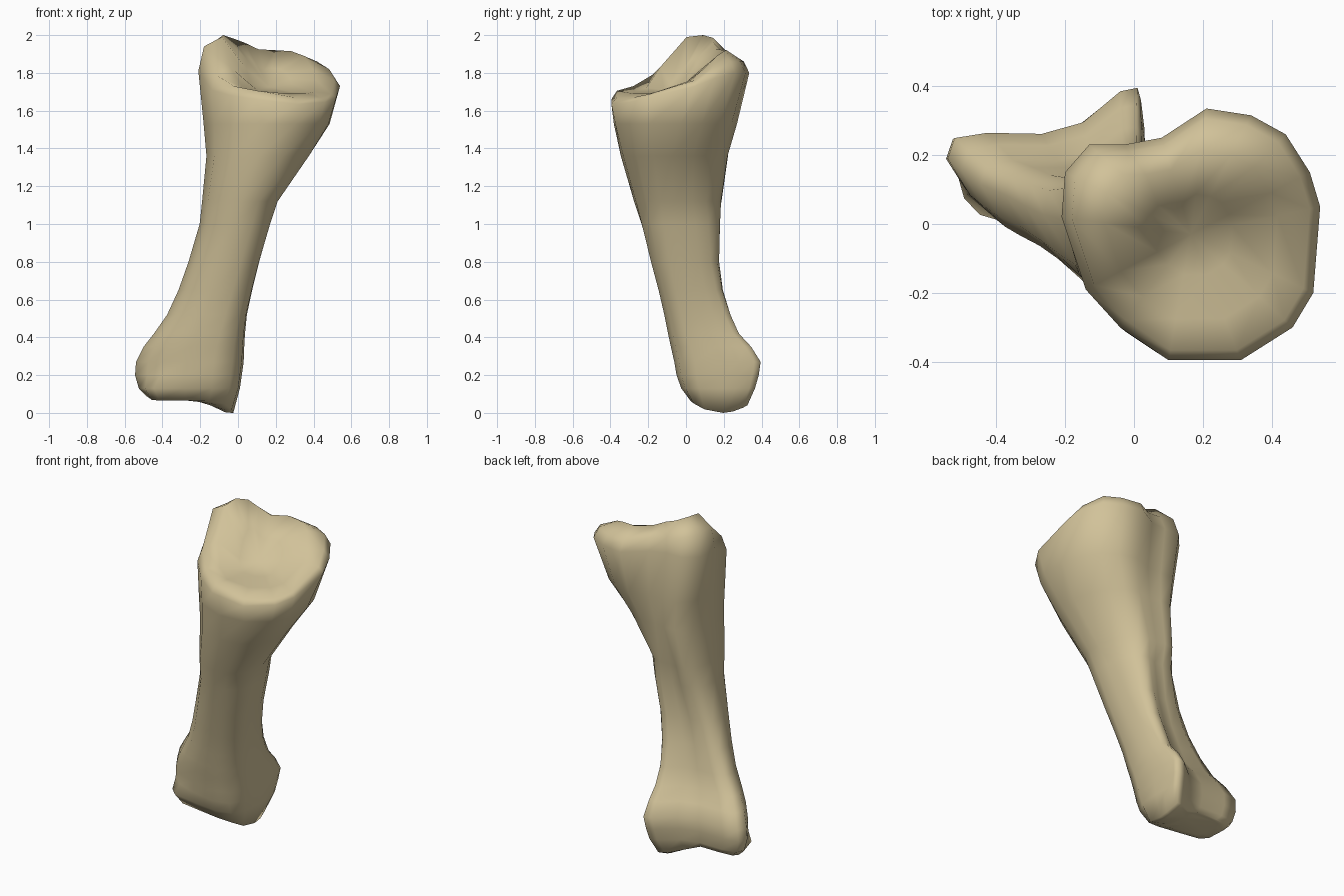
import bpy, bmesh

# Plan outlines of the head, shaft and foot, counter-clockwise from the right side
HEAD = [(.54, .05), (.51, .15), (.44, .26), (.34, .315), (.21, .335), (.08, .25),
        (-.03, .23), (-.13, .23), (-.2, .15), (-.21, .02), (-.14, -.19), (-.04, -.3),
        (.1, -.395), (.31, -.395), (.46, -.3), (.52, -.2)]
SHAFT = [(.98, -.1), (.88, .3), (.7, .6), (.45, .82), (.15, .94), (-.15, .92),
         (-.4, .98), (-.65, .97), (-.9, .68), (-1, .2), (-.85, -.45), (-.5, -.85),
         (.05, -1), (.5, -.95), (.85, -.7), (1, -.4)]
FOOT = [(.03, .2), (.03, .28), (.02, .36), (.01, .395), (-.04, .385), (-.15, .295),
        (-.27, .262), (-.43, .265), (-.525, .25), (-.545, .19), (-.48, .085), (-.41, .02),
        (-.28, -.03), (-.13, -.06), (-.03, -.035), (.02, .05)]
SOLE = FOOT[:10] + [(-.51, .055), (-.46, 0), (-.29, -.035)] + FOOT[13:]
# Levels: z, x range, y range, blend (0 foot, 1 shaft, 2 head)
LEVELS = [(.13, -.525, .01, -.025, .365, 0), (.2, -.545, .02, -.05, .385, 0),
          (.27, -.54, .03, -.062, .395, 0), (.35, -.5, .033, -.08, .345, .05),
          (.42, -.445, .037, -.095, .28, .1), (.52, -.375, .047, -.115, .235, .25),
          (.65, -.315, .075, -.145, .195, .4), (.8, -.262, .112, -.185, .175, .55),
          (1.0, -.203, .17, -.235, .18, .75), (1.12, -.19, .21, -.275, .188, .95),
          (1.36, -.167, .375, -.345, .222, 1.1), (1.53, -.182, .485, -.382, .27, 1.5)]
# Joint surface: scale of head outline and heights around each ring
JOINT = [(1.0, [1.73, 1.77, 1.8, 1.8, 1.8, 1.81, 1.82, 1.82, 1.81, 1.81, 1.71, 1.68, 1.66, 1.635, 1.645, 1.67]),
         (.92, [1.76, 1.82, 1.86, 1.86, 1.86, 1.88, 1.9, 1.92, 1.93, 1.94, 1.79, 1.73, 1.705, 1.67, 1.67, 1.69]),
         (.67, [1.76, 1.82, 1.89, 1.915, 1.92, 1.925, 1.96, 1.985, 2.0, 1.99, 1.83, 1.72, 1.7, 1.69, 1.69, 1.7]),
         (.32, [1.74, 1.77, 1.8, 1.82, 1.825, 1.82, 1.84, 1.87, 1.87, 1.82, 1.74, 1.71, 1.7, 1.695, 1.695, 1.7])]


def fit(points, x0, x1, y0, y1):
    """Stretch an outline to fill the given box."""
    xs, ys = [p[0] for p in points], [p[1] for p in points]
    ax, bx, ay, by = min(xs), max(xs), min(ys), max(ys)
    return [(x0 + (x - ax) / (bx - ax) * (x1 - x0),
             y0 + (y - ay) / (by - ay) * (y1 - y0)) for x, y in points]


def scaled(points, c, s):
    return [(c[0] + (x - c[0]) * s, c[1] + (y - c[1]) * s) for x, y in points]


def blend(a, b, t):
    return [(p[0] * (1 - t) + q[0] * t, p[1] * (1 - t) + q[1] * t) for p, q in zip(a, b)]


def foot_z(x, y):
    """Underside of the foot: low right knuckle, left one rising to the back."""
    drop = min(max((x + .25) / .19, 0), 1)
    left = .065 + .22 * max(0, y - .08)
    right = 2.2 * (y - .19) ** 2
    return left * (1 - drop) + right * drop


rings = []
# Underside
base = fit(SOLE, -.485, -.025, .025, .325)
for s in (.5, .8, 1):
    rings.append([(x, y, foot_z(x, y)) for x, y in scaled(base, (-.22, .18), s)])
# Shaft
head_n, foot_n, sole_n = (fit(o, -1, 1, -1, 1) for o in (HEAD, FOOT, SOLE))
for z, x0, x1, y0, y1, t in LEVELS:
    low = sole_n if z < .15 else foot_n
    mix = blend(low, SHAFT, t) if t <= 1 else blend(SHAFT, head_n, t - 1)
    rings.append([(x, y, z) for x, y in fit(mix, x0, x1, y0, y1)])
# Head and hollow joint surface
for s, heights in JOINT:
    rings.append([(x, y, z) for (x, y), z in zip(scaled(HEAD, (.165, -.03), s), heights)])

bm = bmesh.new()
vr = [[bm.verts.new(p) for p in r] for r in rings]
n = len(HEAD)
for a, b in zip(vr, vr[1:]):
    for i in range(n):
        j = (i + 1) % n
        bm.faces.new((a[i], a[j], b[j], b[i]))
bottom = bm.verts.new((-.22, .18, foot_z(-.22, .18)))
top = bm.verts.new((.165, -.03, 1.725))
for i in range(n):
    j = (i + 1) % n
    bm.faces.new((vr[0][j], vr[0][i], bottom))
    bm.faces.new((vr[-1][i], vr[-1][j], top))
bmesh.ops.recalc_face_normals(bm, faces=bm.faces)

mesh = bpy.data.meshes.new("bone")
bm.to_mesh(mesh)
bm.free()
bone = bpy.data.objects.new("bone", mesh)
bpy.context.collection.objects.link(bone)

mat = bpy.data.materials.new("bone tan")
mat.diffuse_color = (.64, .54, .32, 1)
mesh.materials.append(mat)
for p in mesh.polygons:
    p.use_smooth = True
